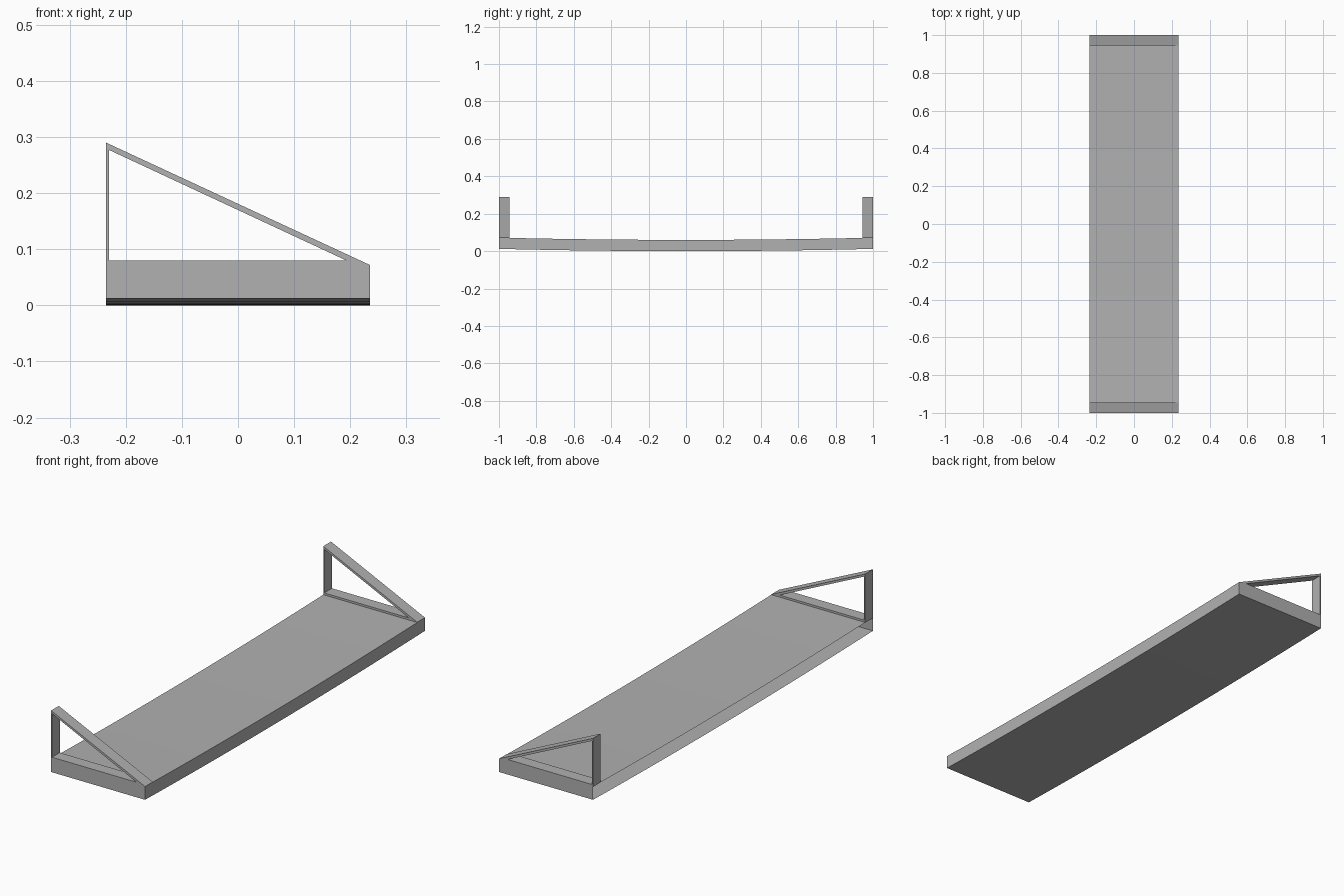
import bpy
import bmesh

cube = bpy.data.objects.get("Cube")
if cube:
    bpy.data.objects.remove(cube, do_unlink=True)

HALF_W, HALF_L = 0.235, 1.0
THICK, SAG = 0.06, 0.012
RAIL = 0.055      # depth of each end bracket
TOP = THICK + SAG

grey = bpy.data.materials.new("mid_grey")
grey.use_nodes = True
colour = (0.44, 0.44, 0.44, 1)
grey.diffuse_color = colour
grey.node_tree.nodes["Principled BSDF"].inputs["Base Color"].default_value = colour


def finish(name, bm):
    mesh = bpy.data.meshes.new(name)
    bm.to_mesh(mesh)
    bm.free()
    mesh.materials.append(grey)
    obj = bpy.data.objects.new(name, mesh)
    bpy.context.collection.objects.link(obj)
    return obj


# Sagging board: a chain of box sections, left open along the wall side
bm = bmesh.new()
segments = 16
rings = []
for i in range(segments + 1):
    y = -HALF_L + 2 * HALF_L * i / segments
    z = SAG * y * y
    rings.append([bm.verts.new(p) for p in (
        (-HALF_W, y, z), (HALF_W, y, z),
        (HALF_W, y, z + THICK), (-HALF_W, y, z + THICK))])
for a, b in zip(rings, rings[1:]):
    for k in range(3):
        bm.faces.new((a[k], a[k + 1], b[k + 1], b[k]))
bm.faces.new(rings[0])
bm.faces.new(rings[-1][::-1])
bmesh.ops.recalc_face_normals(bm, faces=bm.faces)
# The shell is open, so orient it by its underside
bm.faces.ensure_lookup_table()
if bm.faces[0].normal.z > 0:
    bmesh.ops.reverse_faces(bm, faces=bm.faces)
finish("shelf_board", bm)


# Triangular end brackets: an outer triangle with a smaller one cut out
def bracket(name, y0):
    outer = [(-HALF_W, TOP - 0.002), (HALF_W, TOP - 0.002),
             (HALF_W, TOP), (-HALF_W, 0.29)]
    inner = [(-0.23, 0.08), (0.193, 0.08), (0.193, 0.08), (-0.23, 0.277)]
    bm = bmesh.new()
    loops = []
    for pts in (outer, inner):
        for y in (y0, y0 + RAIL):
            loops.append([bm.verts.new((x, y, z)) for x, z in pts])
    of, ob, inf, inb = loops
    for a, b in ((of, ob), (inf, inb), (of, inf), (ob, inb)):
        for k in range(4):
            n = (k + 1) % 4
            bm.faces.new((a[k], a[n], b[n], b[k]))
    bmesh.ops.remove_doubles(bm, verts=bm.verts, dist=0.0001)
    bmesh.ops.recalc_face_normals(bm, faces=bm.faces)
    finish(name, bm)


bracket("front_bracket", -HALF_L)
bracket("back_bracket", HALF_L - RAIL)
